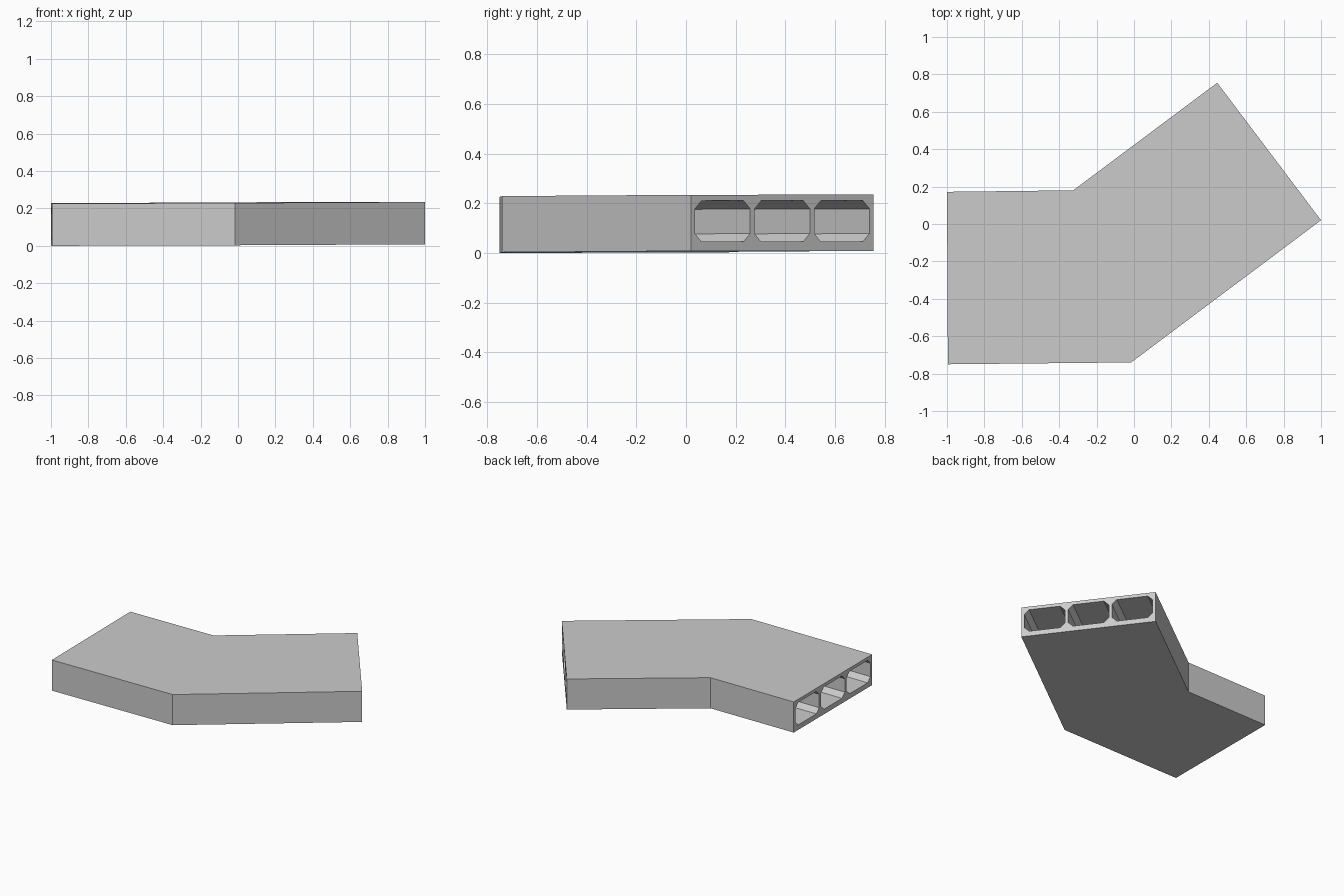
import bpy, bmesh

if "Cube" in bpy.data.objects:
    bpy.data.objects.remove(bpy.data.objects["Cube"])

HEIGHT = 0.226
# Stations along the bent duct: (left edge, right edge) at inlet, mitre and outlet
STATIONS = [((-1.0, 0.172), (-0.995, -0.75)),
            ((-0.325, 0.18), (-0.015, -0.74)),
            ((0.445, 0.755), (1.0, 0.02))]


def place(bm, station, t, z):
    """Point at fraction t from right edge to left edge; the body tilts slightly."""
    (lx, ly), (rx, ry) = station
    x, y = rx + (lx - rx) * t, ry + (ly - ry) * t
    return bm.verts.new((x, y, z + 0.005 + 0.003 * x + 0.003 * y))


def loft(bm, profile, caps):
    """Sweep a closed profile through the stations, collecting the end edges."""
    rings = [[place(bm, s, t, z) for t, z in profile] for s in STATIONS]
    n = len(profile)
    for a, b in zip(rings, rings[1:]):
        for i in range(n):
            j = (i + 1) % n
            bm.faces.new((a[i], a[j], b[j], b[i]))
    for ring, cap in zip((rings[0], rings[-1]), caps):
        cap += [bm.edges.get((ring[i], ring[(i + 1) % n])) for i in range(n)]


bm = bmesh.new()
caps = ([], [])

# Outer shell
loft(bm, [(0, 0), (1, 0), (1, HEIGHT), (0, HEIGHT)], caps)

# Three chamfered channels running right through
margin, gap = 0.022, 0.024
width = (1 - 2 * margin - 2 * gap) / 3
z0, z1, ct, cz = 0.037, 0.202, 0.036, 0.033
for k in range(3):
    a = margin + k * (width + gap)
    b = a + width
    loft(bm, [(a + ct, z0), (b - ct, z0), (b, z0 + cz), (b, z1 - cz),
              (b - ct, z1), (a + ct, z1), (a, z1 - cz), (a, z0 + cz)], caps)

# Open end faces around the channels
for cap in caps:
    bmesh.ops.triangle_fill(bm, edges=cap, use_beauty=True)
bmesh.ops.recalc_face_normals(bm, faces=bm.faces)

mesh = bpy.data.meshes.new("bent_duct")
bm.to_mesh(mesh)
bm.free()
grey = bpy.data.materials.new("light grey")
grey.diffuse_color = (0.6, 0.6, 0.6, 1)
grey.use_nodes = True
grey.node_tree.nodes["Principled BSDF"].inputs["Base Color"].default_value = grey.diffuse_color
mesh.materials.append(grey)
duct = bpy.data.objects.new("bent_duct", mesh)
bpy.context.collection.objects.link(duct)
